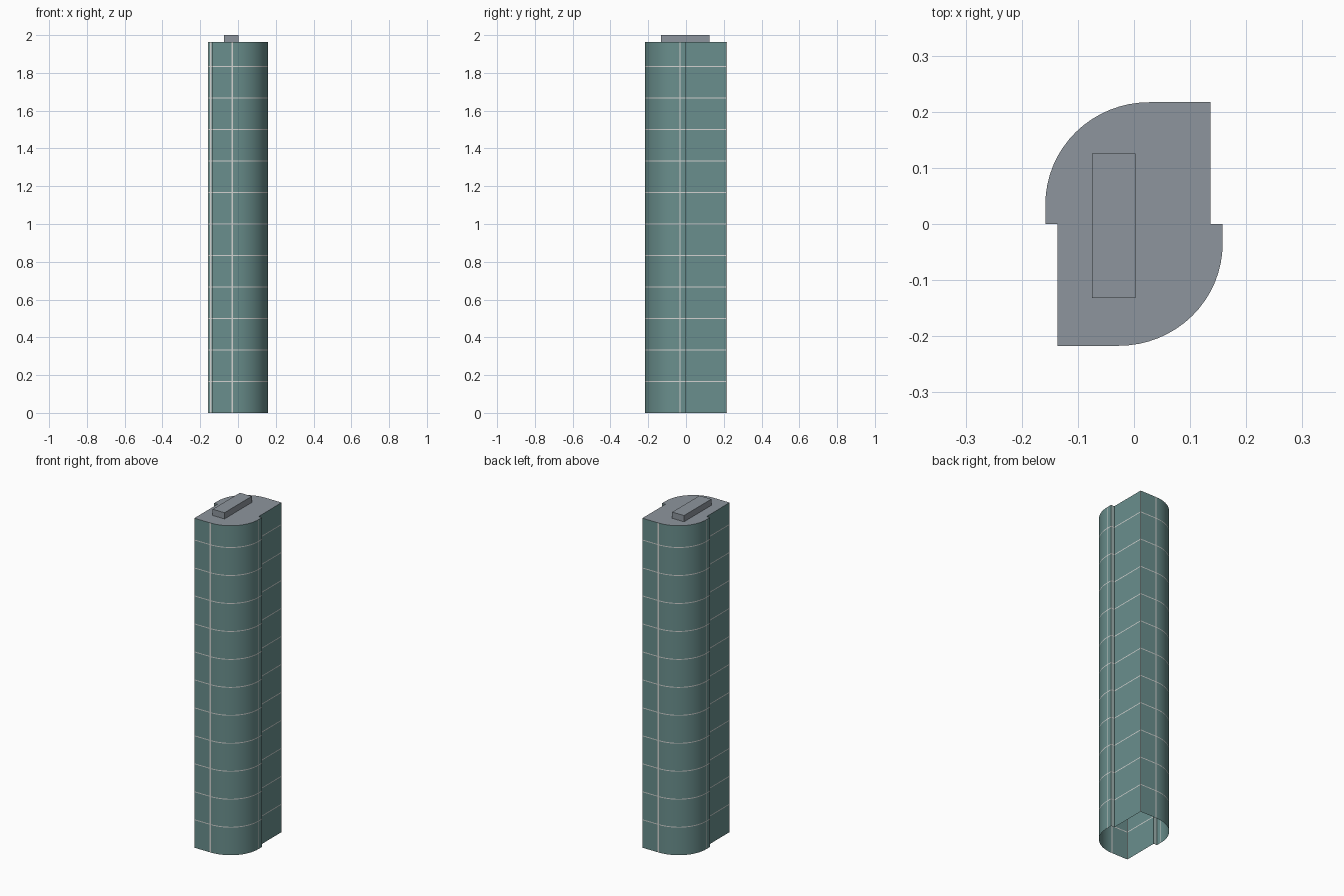
import bpy, bmesh, math

if "Cube" in bpy.data.objects:
    bpy.data.objects.remove(bpy.data.objects["Cube"])

def srgb(r, g, b):
    f = lambda c: (c / 255 / 12.92) if c / 255 <= 0.04045 else ((c / 255 + 0.055) / 1.055) ** 2.4
    return (f(r), f(g), f(b), 1)

def material(name, rgb):
    m = bpy.data.materials.new(name)
    m.diffuse_color = srgb(*rgb)
    m.use_nodes = True
    m.node_tree.nodes["Principled BSDF"].inputs["Base Color"].default_value = m.diffuse_color
    return m

glass = material("teal_glass", (106, 143, 141))
seam = material("pale_seam", (212, 212, 210))
roof_grey = material("roof_grey", (141, 149, 157))

def make(name, bm, mats):
    me = bpy.data.meshes.new(name)
    bm.to_mesh(me)
    bm.free()
    for m in mats:
        me.materials.append(m)
    ob = bpy.data.objects.new(name, me)
    bpy.context.collection.objects.link(ob)
    return ob

# Half outline, (x, y, 1 if the panel starting here is a pale seam)
TOP = 1.963
half = [(-0.136, -0.217, 0), (-0.035, -0.217, 1)]
N = 16
for i in range(N + 1):
    a = math.pi / 2 * i / N
    half.append((-0.027 + 0.185 * math.sin(a), -0.035 - 0.182 * math.cos(a), int(i == N)))
half += [(0.158, -0.029, 0), (0.158, 0, 1), (0.155, 0, 0), (0.147, 0, 1),
         (0.141, 0, 0), (0.136, 0, 0), (0.136, 0.211, 1)]
outline = half + [(-x, -y, s) for x, y, s in half]

# Floor levels with thin pale bands every sixth of a unit
levels = [(0, 0)]
for k in range(1, 12):
    levels += [(k / 6 - 0.0025, 1), (k / 6 + 0.0025, 0)]
levels.append((TOP, 0))

# Curtain wall, open at the bottom
bm = bmesh.new()
rings = [[bm.verts.new((x, y, z)) for x, y, s in outline] for z, b in levels]
n = len(outline)
for j in range(len(levels) - 1):
    for i in range(n):
        k = (i + 1) % n
        f = bm.faces.new((rings[j][i], rings[j][k], rings[j + 1][k], rings[j + 1][i]))
        f.material_index = 1 if levels[j][1] or outline[i][2] else 0
wall = make("curtain_wall", bm, [glass, seam])
bpy.context.view_layer.objects.active = wall
wall.select_set(True)
bpy.ops.object.shade_smooth_by_angle(angle=math.radians(30))

# Flat roof
bm = bmesh.new()
bm.faces.new([bm.verts.new((x, y, TOP)) for x, y, s in outline])
make("roof", bm, [roof_grey])

# Rooftop plant box
bm = bmesh.new()
bmesh.ops.create_cube(bm, size=1)
for v in bm.verts:
    v.co = (-0.036 + v.co.x * 0.078, -0.003 + v.co.y * 0.257, (TOP + 2) / 2 + v.co.z * (2 - TOP))
make("rooftop_box", bm, [roof_grey])
